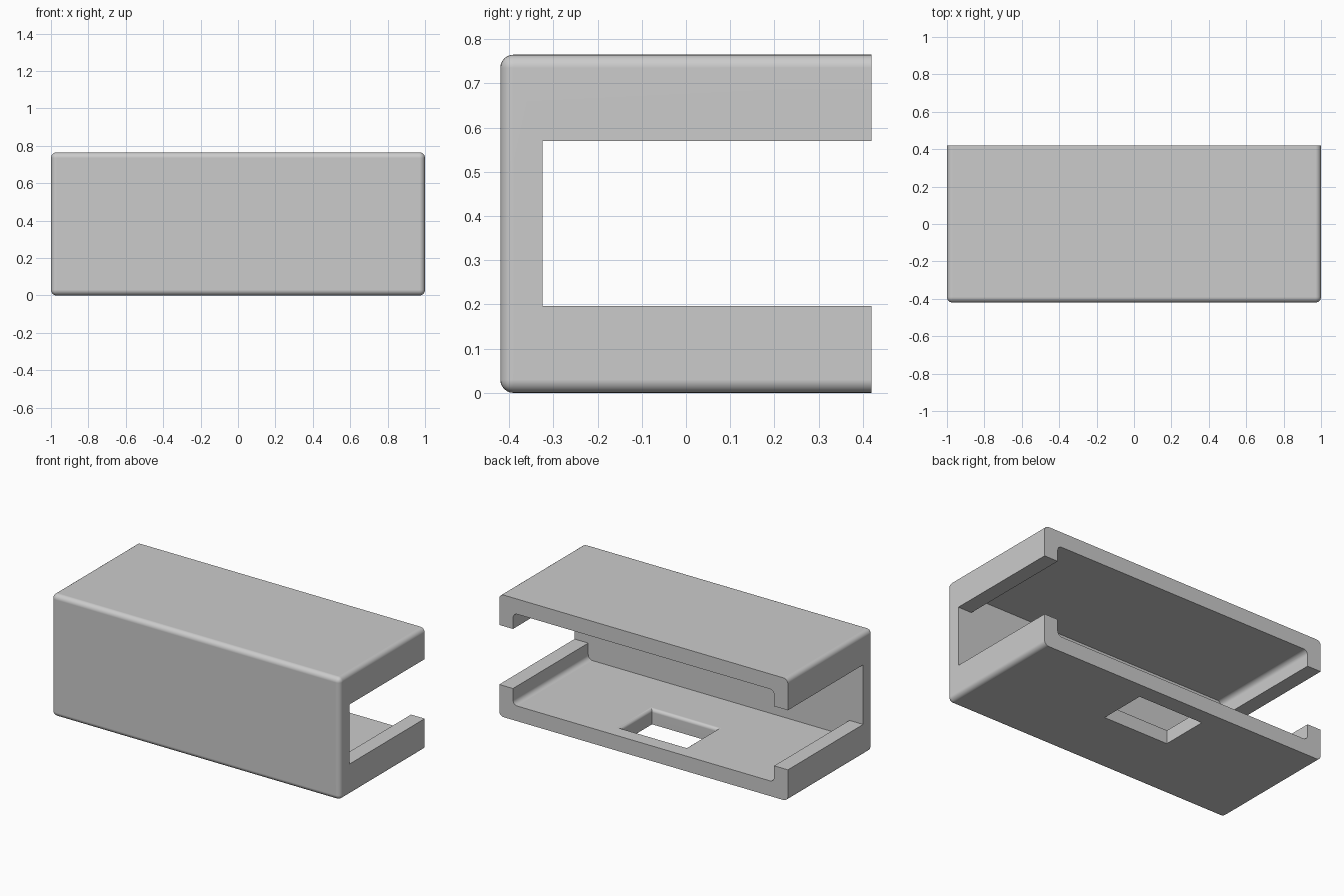
import bpy, bmesh, math
from mathutils import Vector

default = bpy.data.objects.get("Cube")
if default:
    bpy.data.objects.remove(default, do_unlink=True)

X, Y, H = 1.0, 0.42, 0.765      # half width, half depth, height
WALL, RADIUS = 0.095, 0.03
FRONT = -Y + WALL               # inner face of the front wall

grey = bpy.data.materials.new("light grey plastic")
grey.use_nodes = True
colour = (0.6, 0.6, 0.6, 1)
grey.diffuse_color = colour
grey.node_tree.nodes["Principled BSDF"].inputs["Base Color"].default_value = colour


def make_object(name, bm):
    bmesh.ops.recalc_face_normals(bm, faces=bm.faces)
    mesh = bpy.data.meshes.new(name)
    bm.to_mesh(mesh)
    bm.free()
    mesh.materials.append(grey)
    obj = bpy.data.objects.new(name, mesh)
    bpy.context.collection.objects.link(obj)
    return obj


def box(name, low, high, rounded=None):
    """Box between two corners; rounded(edge) picks the edges to round."""
    low, high = Vector(low), Vector(high)
    bm = bmesh.new()
    bmesh.ops.create_cube(bm, size=1)
    bmesh.ops.scale(bm, vec=high - low, verts=bm.verts)
    bmesh.ops.translate(bm, vec=(low + high) / 2, verts=bm.verts)
    if rounded:
        bmesh.ops.bevel(bm, geom=[e for e in bm.edges if rounded(e)], offset=RADIUS,
                        segments=6, profile=0.5, affect='EDGES')
    return make_object(name, bm)


def flared_hole(name, half_x, y0, y1, lip):
    """Rectangular cutter whose top edge flares out in a quarter round."""
    steps = [math.radians(a) for a in range(0, 91, 15)]
    levels = [(0, -0.1)]
    levels += [(lip * (1 - math.cos(t)), WALL - lip + lip * math.sin(t)) for t in steps]
    levels.append((lip, WALL + 0.1))
    bm = bmesh.new()
    rings = []
    for o, z in levels:
        corners = [(-half_x - o, y0 - o), (half_x + o, y0 - o),
                   (half_x + o, y1 + o), (-half_x - o, y1 + o)]
        rings.append([bm.verts.new((x, y, z)) for x, y in corners])
    for a, b in zip(rings, rings[1:]):
        for i in range(4):
            j = (i + 1) % 4
            bm.faces.new((a[i], a[j], b[j], b[i]))
    bm.faces.new(rings[0])
    bm.faces.new(rings[-1])
    return make_object(name, bm)


# Outer shell: every edge rounded except those around the open back
shell = box("open_back_housing", (-X, -Y, 0), (X, Y, H),
            lambda e: all(v.co.y < Y - 0.01 for v in e.verts)
            or abs(e.verts[0].co.y - e.verts[1].co.y) > 0.1)

# Cutters: inner cavity, slot through both ends, hole in the floor
cutters = [
    box("cavity_cutter", (-X + WALL, FRONT, WALL), (X - WALL, Y + 0.2, H - WALL),
        lambda e: abs(e.verts[0].co.y - e.verts[1].co.y) > 0.1),
    box("end_slot_cutter", (-X - 0.2, FRONT, 0.197), (X + 0.2, Y + 0.3, 0.57)),
    flared_hole("floor_hole_cutter", 0.225, 0.015, 0.317, 0.02),
]
for cutter in cutters:
    cutter.hide_render = True
    cut = shell.modifiers.new(cutter.name, 'BOOLEAN')
    cut.operation = 'DIFFERENCE'
    cut.solver = 'EXACT'
    cut.object = cutter

# Bake the cuts, then drop the cutters
bpy.ops.object.select_all(action='DESELECT')
shell.select_set(True)
bpy.context.view_layer.objects.active = shell
for cutter in cutters:
    bpy.ops.object.modifier_apply(modifier=cutter.name)
    bpy.data.objects.remove(cutter, do_unlink=True)

# Smooth the rounds while keeping flats flat
bpy.ops.object.shade_smooth_by_angle(angle=math.radians(30))
weighted = shell.modifiers.new("flat_faces", 'WEIGHTED_NORMAL')
weighted.keep_sharp = True
